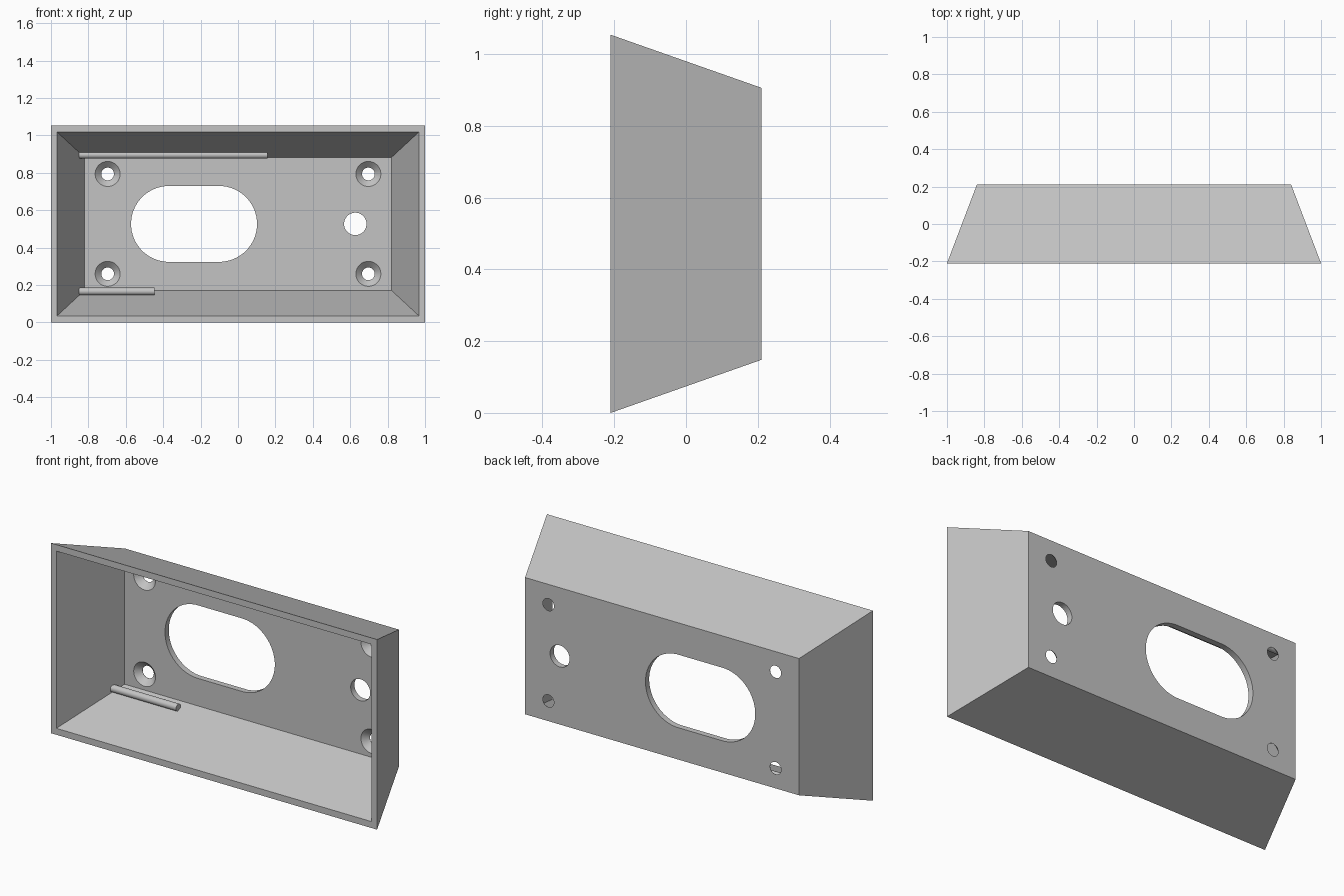
import bpy
import bmesh
import math
from mathutils import Matrix

if "Cube" in bpy.data.objects:
    bpy.data.objects.remove(bpy.data.objects["Cube"], do_unlink=True)

# Overall measurements
FRONT, BACK, FLOOR = -0.21, 0.21, 0.177
MID_Z = 0.527
SLOPE_X, SLOPE_Z = 0.38, 0.352

grey = bpy.data.materials.new("plain grey")
grey.use_nodes = True
colour = (0.55, 0.55, 0.55, 1)
grey.diffuse_color = colour
grey.node_tree.nodes["Principled BSDF"].inputs["Base Color"].default_value = colour


def loft(name, rings):
    """Closed solid joining rings of points, listed from front to back."""
    bm = bmesh.new()
    loops = [[bm.verts.new(p) for p in ring] for ring in rings]
    n = len(loops[0])
    for a, b in zip(loops, loops[1:]):
        for i in range(n):
            j = (i + 1) % n
            bm.faces.new((a[i], a[j], b[j], b[i]))
    bm.faces.new(loops[0])
    bm.faces.new(loops[-1])
    bmesh.ops.recalc_face_normals(bm, faces=bm.faces)
    mesh = bpy.data.meshes.new(name)
    bm.to_mesh(mesh)
    bm.free()
    mesh.materials.append(grey)
    obj = bpy.data.objects.new(name, mesh)
    bpy.context.collection.objects.link(obj)
    return obj


def rectangle(half_x, half_z, y):
    return [(sx * half_x, y, MID_Z + sz * half_z)
            for sx, sz in ((-1, -1), (1, -1), (1, 1), (-1, 1))]


def slot(x, z, y, radius, half_length=0.0, steps=48):
    """Circle, or a stadium when half_length is above zero."""
    points = []
    for i in range(steps):
        a = 2 * math.pi * (i + 0.5) / steps
        shift = math.copysign(half_length, math.cos(a))
        points.append((x + shift + radius * math.cos(a), y, z + radius * math.sin(a)))
    return points


def cut(target, cutter):
    cutter.hide_render = True
    mod = target.modifiers.new("cut", "BOOLEAN")
    mod.operation = "DIFFERENCE"
    mod.solver = "EXACT"
    mod.object = cutter
    bpy.context.view_layer.objects.active = target
    bpy.ops.object.modifier_apply(modifier=mod.name)
    bpy.data.objects.remove(cutter, do_unlink=True)


def smooth(obj):
    bpy.ops.object.select_all(action="DESELECT")
    obj.select_set(True)
    bpy.context.view_layer.objects.active = obj
    bpy.ops.object.shade_smooth_by_angle(angle=math.radians(25))


# Tapered tray with a hollow open at the front
depth = BACK - FRONT
tray = loft("tapered_tray", [
    rectangle(1.0, MID_Z, FRONT),
    rectangle(1.0 - SLOPE_X * depth, MID_Z - SLOPE_Z * depth, BACK)])


def inner_rectangle(y):
    d = FLOOR - y
    return rectangle(0.82 + SLOPE_X * d, 0.355 + SLOPE_Z * d, y)


cut(tray, loft("hollow_cutter", [inner_rectangle(FRONT - 0.05), inner_rectangle(FLOOR)]))

# Large rounded slot and the single round hole in the back plate
near, far = FLOOR - 0.03, BACK + 0.03
cut(tray, loft("slot_cutter", [slot(-0.235, MID_Z, y, 0.203, 0.134) for y in (near, far)]))
cut(tray, loft("cable_hole_cutter", [slot(0.627, MID_Z, y, 0.06) for y in (near, far)]))

# Four countersunk screw holes
for x in (-0.697, 0.697):
    for z in (MID_Z - 0.267, MID_Z + 0.267):
        cut(tray, loft("screw_hole_cutter", [
            slot(x, z, FLOOR - 0.004, 0.071),
            slot(x, z, BACK - 0.001, 0.034),
            slot(x, z, far, 0.034)]))
smooth(tray)


# Round rods lying along the inside walls
def rod(name, x_start, x_end, z):
    bm = bmesh.new()
    turn = Matrix.Translation(((x_start + x_end) / 2, 0.115, z)) @ Matrix.Rotation(math.pi / 2, 4, "Y")
    bmesh.ops.create_cone(bm, cap_ends=True, segments=32, radius1=0.02, radius2=0.02,
                          depth=x_end - x_start, matrix=turn)
    mesh = bpy.data.meshes.new(name)
    bm.to_mesh(mesh)
    bm.free()
    mesh.materials.append(grey)
    obj = bpy.data.objects.new(name, mesh)
    bpy.context.collection.objects.link(obj)
    smooth(obj)


rod("upper_rod", -0.853, 0.157, 0.896)
rod("lower_rod", -0.85, -0.447, 0.166)
